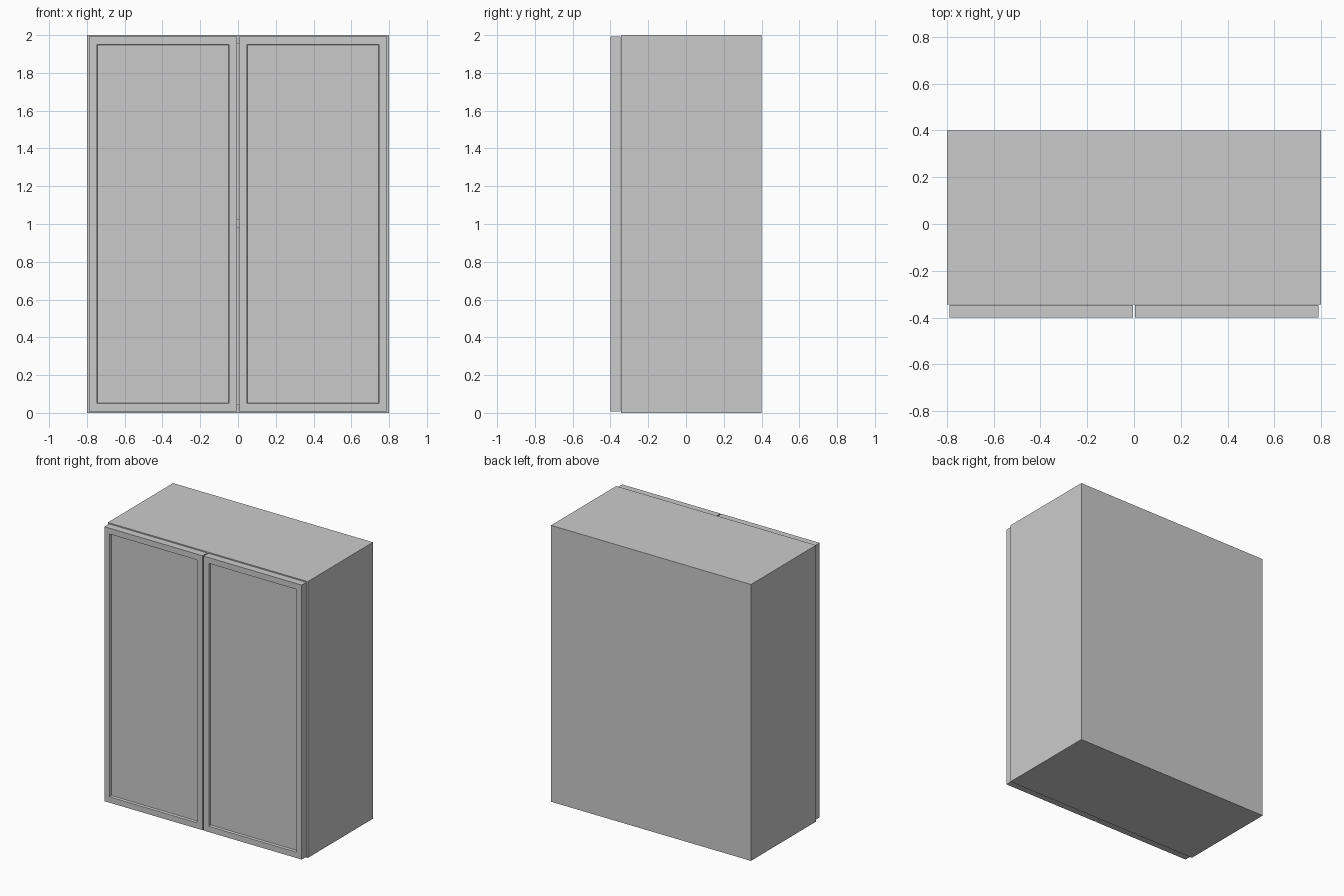
import bpy, bmesh
from mathutils import Vector

if "Cube" in bpy.data.objects:
    bpy.data.objects.remove(bpy.data.objects["Cube"])


def box(name, lo, hi):
    """Axis-aligned panel between two corners."""
    lo, hi = Vector(lo), Vector(hi)
    bm = bmesh.new()
    bmesh.ops.create_cube(bm, size=1)
    for v in bm.verts:
        v.co = Vector(a * b for a, b in zip(v.co, hi - lo)) + (lo + hi) / 2
    mesh = bpy.data.meshes.new(name)
    bm.to_mesh(mesh)
    bm.free()
    obj = bpy.data.objects.new(name, mesh)
    bpy.context.collection.objects.link(obj)
    return obj


def door(name, x0, x1):
    """Slab door with a shallow recessed front panel."""
    obj = box(name, (x0, -0.40, 0.007), (x1, -0.347, 1.993))
    bm = bmesh.new()
    bm.from_mesh(obj.data)
    bm.normal_update()
    front = [f for f in bm.faces if f.normal.y < -0.9]
    bmesh.ops.inset_region(bm, faces=front, thickness=0.06)
    # slightly sloped step down to the panel
    bmesh.ops.inset_region(bm, faces=front, thickness=0.006)
    for v in front[0].verts:
        v.co.y += 0.015
    bm.to_mesh(obj.data)
    bm.free()


T, W, FRONT, BACK, H = 0.045, 0.80, -0.345, 0.40, 2.0
IN = W - T

# Carcass sides and doors, mirrored left and right
for side, s in (("left", -1), ("right", 1)):
    xs = sorted((s * IN, s * W))
    box(side + "_side_panel", (xs[0], FRONT, 0), (xs[1], BACK, H))
    xs = sorted((s * 0.004, s * 0.79))
    door(side + "_door", *xs)

# Bottom, shelf and top between the sides
for name, z, back in (("bottom_panel", 0, BACK), ("shelf", 0.98, BACK - T),
                      ("top_panel", H - T, BACK)):
    box(name, (-IN, FRONT, z), (IN, back, z + T))

# Back panel
box("back_panel", (-IN, BACK - T, T), (IN, BACK, H - T))
